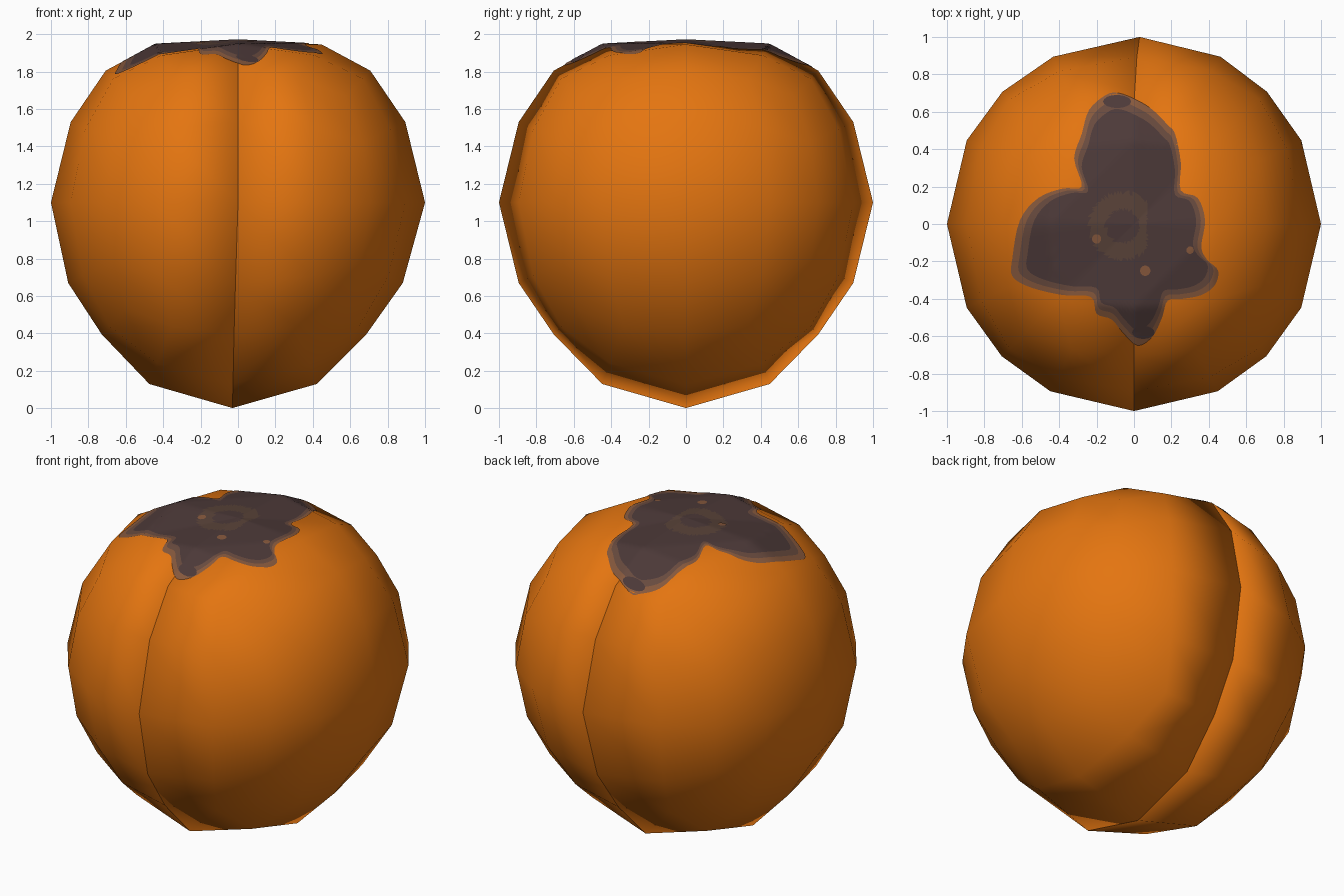
import bpy, bmesh, math
from mathutils import Vector
from mathutils.bvhtree import BVHTree

if "Cube" in bpy.data.objects:
    bpy.data.objects.remove(bpy.data.objects["Cube"])


def material(name, r, g, b):
    lin = [((c / 255 + 0.055) / 1.055) ** 2.4 if c > 10 else c / 255 / 12.92 for c in (r, g, b)]
    m = bpy.data.materials.new(name)
    m.diffuse_color = (*lin, 1)
    m.use_nodes = True
    m.node_tree.nodes["Principled BSDF"].inputs["Base Color"].default_value = m.diffuse_color
    return m


ORANGE = material("orange skin", 228, 117, 16)
DARK = material("dark leaf", 76, 57, 56)
MID = material("brown leaf edge", 104, 74, 62)
FRINGE = material("light brown fringe", 134, 88, 60)
RING = material("leaf centre brown", 88, 66, 56)


def add_object(name, bm, mats):
    me = bpy.data.meshes.new(name)
    bm.to_mesh(me)
    for m in mats:
        me.materials.append(m)
    ob = bpy.data.objects.new(name, me)
    bpy.context.collection.objects.link(ob)
    return ob


def interp(v, table):
    for (a, fa), (b, fb) in zip(table, table[1:]):
        if v <= b:
            return fa + (fb - fa) * (v - a) / (b - a)
    return table[-1][1]


# Height profile: pointed below, flattened on top
HEIGHT = [(-1.001, 0.0), (-0.894, 0.13), (-0.707, 0.395), (-0.447, 0.67), (0, 1.10),
          (0.447, 1.53), (0.707, 1.805), (0.894, 1.945), (1.001, 1.968)]


def fruit_half(name, side):
    """Closed half of a cube-based sphere; its hidden cap rounds the shading into a crease."""
    bm = bmesh.new()
    bmesh.ops.create_cube(bm, size=2)
    bmesh.ops.subdivide_edges(bm, edges=bm.edges[:], cuts=3, use_grid_fill=True)
    bmesh.ops.delete(bm, geom=[v for v in bm.verts if v.co.x * side < -0.01], context='VERTS')
    for v in bm.verts:
        p = v.co.normalized()
        lean = -0.03 * max(0, -p.z) + 0.03 * max(0, p.y) ** 6
        v.co = (p.x + lean, p.y, interp(p.z, HEIGHT))
    bmesh.ops.holes_fill(bm, edges=[e for e in bm.edges if e.is_boundary], sides=0)
    bmesh.ops.recalc_face_normals(bm, faces=bm.faces[:])
    for f in bm.faces:
        f.smooth = True
    add_object(name, bm, [ORANGE])
    return bm


halves = [fruit_half("fruit_right_half", 1), fruit_half("fruit_left_half", -1)]
trees = [BVHTree.FromBMesh(b) for b in halves]


def on_skin(x, y, lift):
    hits = [t.ray_cast(Vector((x, y, 3)), Vector((0, 0, -1)))[0] for t in trees]
    return Vector((x, y, max(h.z for h in hits if h) + lift))


def plate(name, outline, centre, rings, mats, rule, lift):
    """Thin painted patch draped on the skin, built as rings around a centre."""
    bm = bmesh.new()
    c = Vector(centre)
    middle = bm.verts.new(on_skin(c.x, c.y, lift))
    loops = []
    for t in rings:
        pts = [c + (Vector(p) - c) * t for p in outline]
        loops.append([bm.verts.new(on_skin(p.x, p.y, lift)) for p in pts])
    n = len(outline)
    for i in range(n):
        j = (i + 1) % n
        bm.faces.new((middle, loops[0][i], loops[0][j])).material_index = 0
        for k in range(len(rings) - 1):
            f = bm.faces.new((loops[k][i], loops[k + 1][i], loops[k + 1][j], loops[k][j]))
            f.material_index = rule((rings[k] + rings[k + 1]) / 2, f.calc_center_median())
    for f in bm.faces:
        f.smooth = True
        f.normal_update()
        if f.normal.z < 0:
            f.normal_flip()
    add_object(name, bm, mats)


def rounded(points, steps=4):
    """Closed Catmull-Rom curve through the points."""
    out, n = [], len(points)
    for i in range(n):
        a, b, c, d = (Vector(points[(i + k) % n]) for k in (-1, 0, 1, 2))
        for s in range(steps):
            t = s / steps
            out.append(0.5 * (2 * b + (c - a) * t + (2 * a - 5 * b + 4 * c - d) * t * t
                              + (3 * b - a - 3 * c + d) * t ** 3))
    return out


# Four-lobed leaf on top, counter-clockwise from the rear lobe
LEAF = [(-0.08, .70), (-.15, .69), (-.24, .61), (-.28, .48), (-.32, .35), (-.28, .20), (-.38, .19),
        (-.51, .14), (-.61, .02), (-.65, -.18), (-.65, -.28), (-.55, -.34), (-.38, -.38),
        (-.23, -.39), (-.20, -.48), (-.12, -.51), (-.06, -.58), (.02, -.65), (.10, -.60),
        (.15, -.50), (.18, -.41), (.26, -.40), (.36, -.38), (.43, -.33), (.45, -.25),
        (.39, -.19), (.36, -.12), (.38, .02), (.34, .14), (.25, .18), (.25, .33), (.22, .48),
        (.18, .53), (.10, .61), (.02, .66)]


def leaf_rule(t, p):
    if t > 0.94:
        return 2
    if t > 0.875:
        return 1
    d = math.hypot(p.x + 0.06, p.y + 0.01)
    return 3 if 0.09 < d < 0.18 and p.x < 0.07 else 0


RINGS = [0.875 * k / 24 for k in range(1, 25)] + [0.9075, 0.94, 0.97, 1.0]
plate("leaf", rounded(LEAF), (0, 0), RINGS, [DARK, MID, FRINGE, RING], leaf_rule, 0.005)


# Small spots on the leaf
def spot(name, x, y, rx, ry, mat):
    ring = [(x + rx * math.cos(a * math.pi / 8), y + ry * math.sin(a * math.pi / 8)) for a in range(16)]
    plate(name, ring, (x, y), [0.5, 1.0], [mat], lambda t, p: 0, 0.008)


spot("rear_tip_spot", -0.09, 0.655, 0.075, 0.035, DARK)
spot("front_tip_spot", 0.05, -0.58, 0.06, 0.035, DARK)
for k, (x, y, r) in enumerate([(-0.20, -0.08, 0.025), (0.06, -0.25, 0.028), (0.30, -0.14, 0.02)]):
    spot(f"light_spot_{k + 1}", x, y, r, r, FRINGE)
